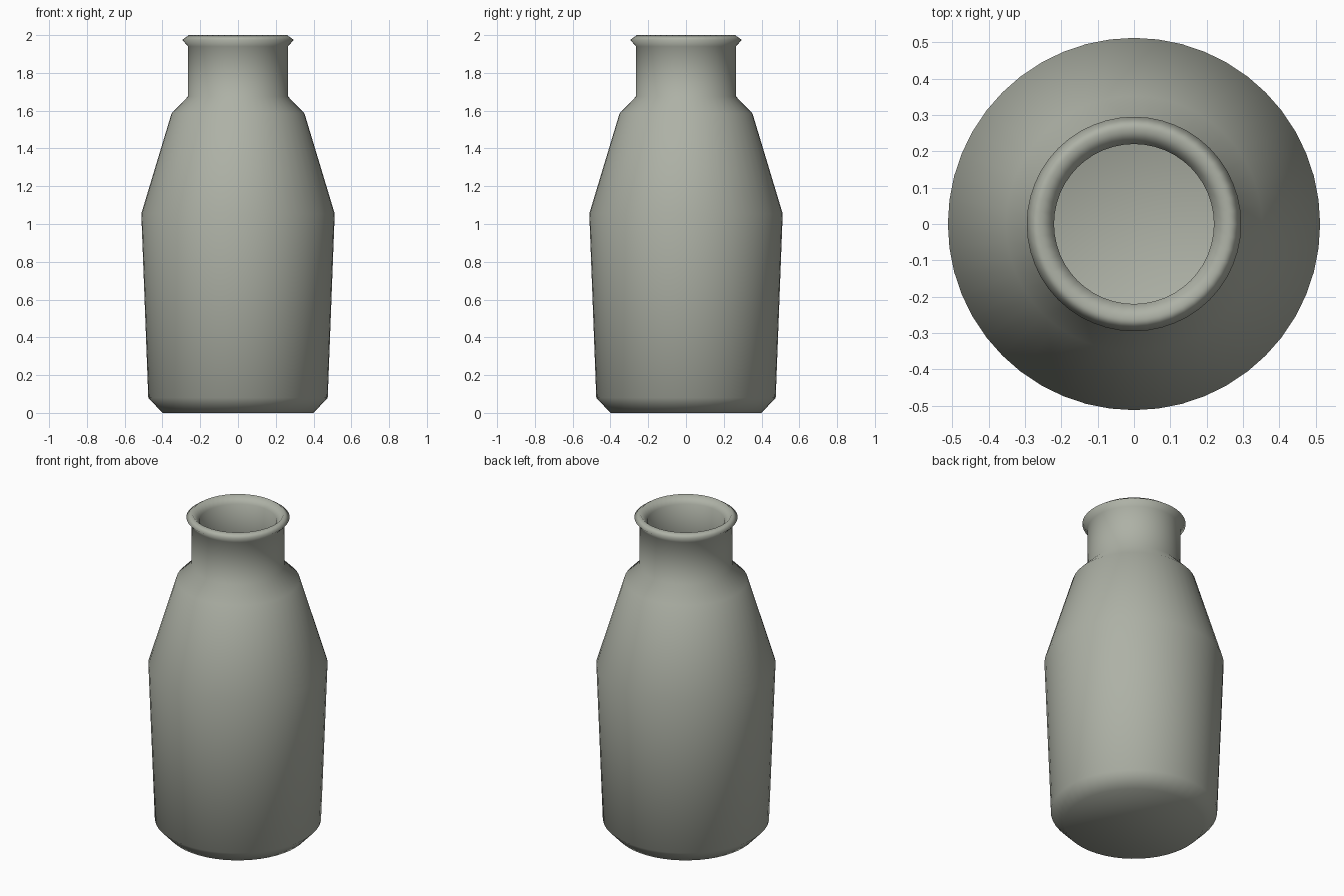
import bpy, bmesh, math

if "Cube" in bpy.data.objects:
    bpy.data.objects.remove(bpy.data.objects["Cube"])

SIDES = 48

# glazed clay colour
clay = bpy.data.materials.new("grey green clay")
clay.diffuse_color = (0.42, 0.44, 0.38, 1)
clay.use_nodes = True
clay.node_tree.nodes["Principled BSDF"].inputs["Base Color"].default_value = clay.diffuse_color

# profile (radius, height): outside from base to lip, then inside down to floor
profile = [(0.40, 0.0), (0.475, 0.08), (0.512, 1.055), (0.352, 1.585),
           (0.265, 1.675), (0.265, 1.94), (0.295, 1.975), (0.26, 2.0),
           (0.22, 1.955), (0.22, 1.66), (0.31, 1.565), (0.466, 1.05),
           (0.43, 0.10), (0.38, 0.045)]

# bottle body, lathed around z
bm = bmesh.new()
rings = [[bm.verts.new((r * math.cos(2 * math.pi * i / SIDES),
                        r * math.sin(2 * math.pi * i / SIDES), z))
          for i in range(SIDES)] for r, z in profile]
for a, b in zip(rings, rings[1:]):
    for i in range(SIDES):
        j = (i + 1) % SIDES
        bm.faces.new((a[i], a[j], b[j], b[i]))
bm.faces.new(rings[0][::-1])   # underside
bm.faces.new(rings[-1])        # inner floor
for f in bm.faces:
    f.smooth = True
mesh = bpy.data.meshes.new("bottle")
bm.to_mesh(mesh)
bm.free()
mesh.materials.append(clay)
bpy.context.collection.objects.link(bpy.data.objects.new("bottle", mesh))
